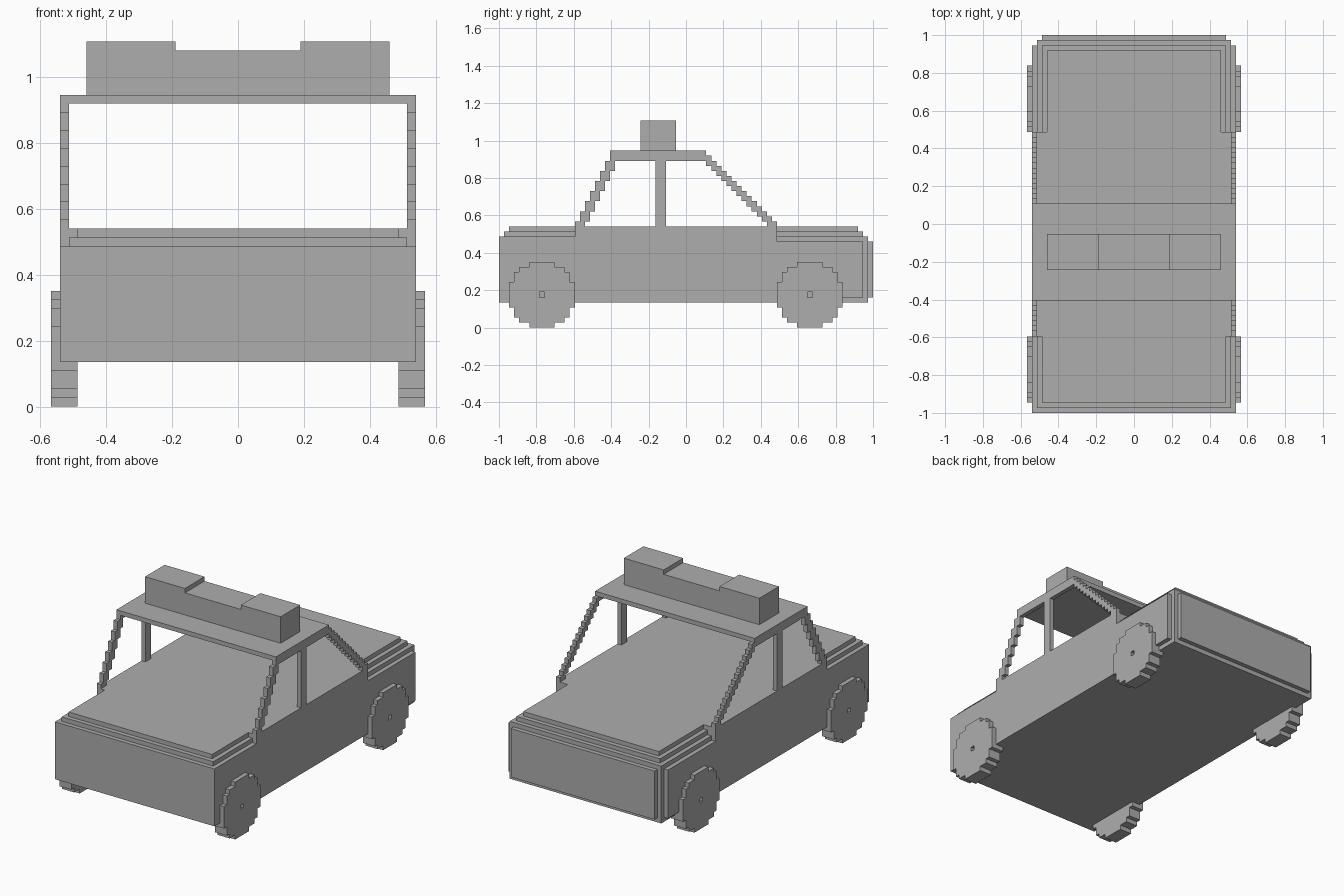
import bpy, bmesh

if "Cube" in bpy.data.objects:
    bpy.data.objects.remove(bpy.data.objects["Cube"])

U = 1 / 37  # block size of the model's grid

paint = bpy.data.materials.new("grey_paint")
paint.diffuse_color = (0.42, 0.42, 0.42, 1)
paint.use_nodes = True
paint.node_tree.nodes["Principled BSDF"].inputs["Base Color"].default_value = paint.diffuse_color


def extrude(name, outline, x0, x1, mirror=False):
    """Side outline of (y, z) grid points, extruded from x0 to x1."""
    bm = bmesh.new()
    face = bm.faces.new([bm.verts.new((x0 * U, y * U, z * U)) for y, z in outline])
    ext = bmesh.ops.extrude_face_region(bm, geom=[face])
    moved = [v for v in ext["geom"] if isinstance(v, bmesh.types.BMVert)]
    bmesh.ops.translate(bm, verts=moved, vec=((x1 - x0) * U, 0, 0))
    bmesh.ops.recalc_face_normals(bm, faces=bm.faces)
    mesh = bpy.data.meshes.new(name)
    bm.to_mesh(mesh)
    bm.free()
    mesh.materials.append(paint)
    obj = bpy.data.objects.new(name, mesh)
    bpy.context.collection.objects.link(obj)
    if mirror:
        obj.modifiers.new("mirror", 'MIRROR')
    return obj


def box(name, x0, x1, y0, y1, z0, z1, mirror=False):
    return extrude(name, [(y0, z0), (y1, z0), (y1, z1), (y0, z1)], x0, x1, mirror)


def slab(name, half, y0, y1, z0, z1):
    return box(name, -half, half, y0, y1, z0, z1)


# Body with the cabin sill
extrude("body", [(-37, 5), (18, 5), (18, 20), (-22, 20), (-22, 18), (-37, 18)], -20, 20)

# Stepped hood
for i in (1, 2):
    slab(f"hood_step_{i}", 20 - i, -37 + i, -22, 17 + i, 18 + i)

# Stepped boot: sides, core, rear panel, then lid layers
slab("boot_sides", 20, 18, 35, 6, 17)
slab("boot_core", 19, 18, 36, 5, 18)
slab("boot_rear_panel", 18, 18, 37, 6, 17)
for i in (1, 2):
    slab(f"boot_lid_step_{i}", 19 - i, 18, 36 - i, 17 + i, 18 + i)

# Roof, side rails and centre pillars
slab("roof", 20, -15, 4, 34, 35)
box("roof_rail", 19, 20, -15, 3, 33, 34, True)
box("centre_pillar", 19, 20, -6, -4, 20, 33, True)


# Stair-stepped pillars, two blocks wide on every row
def stair_pillar(name, rows, edge):
    left, right = [], []
    for r in rows:
        left += [(edge(r), r), (edge(r), r + 1)]
        right += [(edge(r) + 2, r), (edge(r) + 2, r + 1)]
    extrude(name, left + right[::-1], 19, 20, True)


stair_pillar("front_pillar", range(20, 33), lambda r: -22 + (r - 19) // 2)
stair_pillar("rear_pillar", range(20, 34), lambda r: 36 - r)

# Roof light bar: low middle, taller ends
slab("light_bar_middle", 7, -9, -2, 35, 40)
box("light_bar_end", 7, 17, -9, -2, 35, 41, True)

# Wheels: stepped disc outline with a small square hub hole
quarter = [(6.5, 2.5), (5.5, 2.5), (5.5, 4.5), (4.5, 4.5), (4.5, 5.5),
           (2.5, 5.5), (2.5, 6.5)]
disc = []
for _ in range(4):
    disc += quarter
    quarter = [(-b, a) for a, b in quarter]
for name, cy in (("front_wheel", -28.5), ("rear_wheel", 24.5)):
    wheel = extrude(name, [(cy + a, 6.5 + b) for a, b in disc], 18, 21)
    hole = box(name + "_hub_cutter", 20, 22, cy - 0.5, cy + 0.5, 6, 7)
    hole.hide_render = True
    hole.hide_viewport = True
    cut = wheel.modifiers.new("hub_hole", 'BOOLEAN')
    cut.operation = 'DIFFERENCE'
    cut.solver = 'EXACT'
    cut.object = hole
    wheel.modifiers.new("mirror", 'MIRROR')
